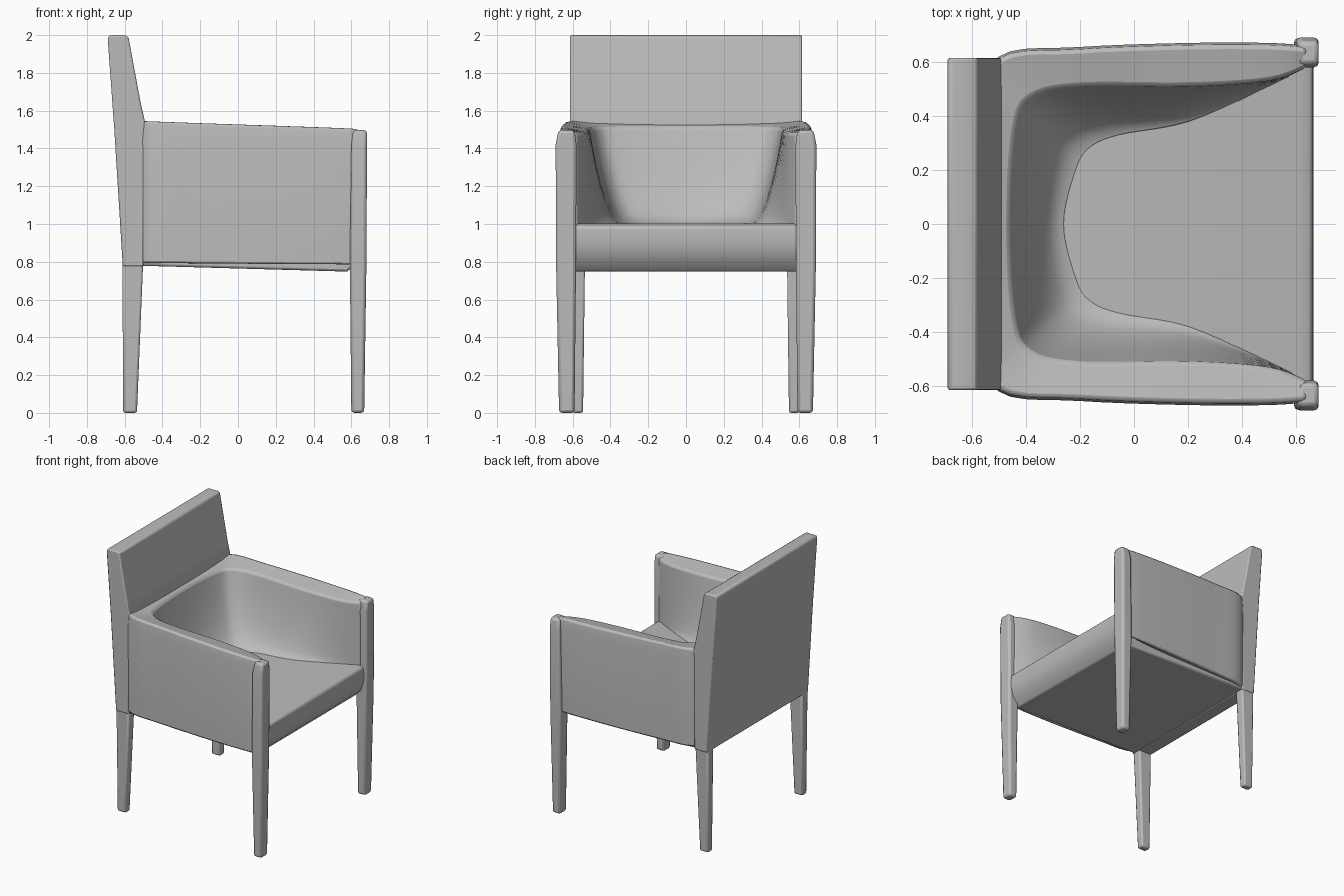
import bpy, bmesh, math

if "Cube" in bpy.data.objects:
    bpy.data.objects.remove(bpy.data.objects["Cube"], do_unlink=True)

grey = bpy.data.materials.new("plain grey")
grey.use_nodes = True
COLOUR = (0.5, 0.5, 0.5, 1)
grey.diffuse_color = COLOUR
grey.node_tree.nodes["Principled BSDF"].inputs["Base Color"].default_value = COLOUR


def loft(name, rings, bevel, segments=2):
    """Skin closed rings of points, cap both ends and round the edges."""
    bm = bmesh.new()
    rows = [[bm.verts.new(p) for p in ring] for ring in rings]
    n = len(rows[0])
    for a, b in zip(rows, rows[1:]):
        for i in range(n):
            j = (i + 1) % n
            bm.faces.new((a[i], a[j], b[j], b[i]))
    bm.faces.new(rows[0])
    bm.faces.new(rows[-1])
    bmesh.ops.recalc_face_normals(bm, faces=bm.faces)
    mesh = bpy.data.meshes.new(name)
    bm.to_mesh(mesh)
    bm.free()
    mesh.materials.append(grey)
    ob = bpy.data.objects.new(name, mesh)
    bpy.context.collection.objects.link(ob)
    mod = ob.modifiers.new("rounded edges", "BEVEL")
    mod.width, mod.segments = bevel, segments
    mod.limit_method, mod.angle_limit = "ANGLE", math.radians(35)
    bpy.ops.object.select_all(action="DESELECT")
    bpy.context.view_layer.objects.active = ob
    ob.select_set(True)
    bpy.ops.object.shade_smooth_by_angle(angle=math.radians(35))
    return ob


def rect(x0, x1, y0, y1, z):
    return [(x0, y0, z), (x1, y0, z), (x1, y1, z), (x0, y1, z)]


def smooth_path(pts, steps=5):
    """Spline through one half of a plan outline, mirrored across y."""
    full = pts + [(x, -y) for x, y in reversed(pts[:-1])]
    ext = [full[0]] + full + [full[-1]]
    out = []
    for p0, p1, p2, p3 in zip(ext, ext[1:], ext[2:], ext[3:]):
        for k in range(steps):
            t = k / steps
            out.append(tuple(
                0.5 * (2 * b + (c - a) * t + (2 * a - 5 * b + 4 * c - d) * t * t
                       + (3 * b - a - 3 * c + d) * t ** 3)
                for a, b, c, d in zip(p0, p1, p2, p3)))
    return out + [full[-1]]


# Tub: arms and inner back in one sweep, opening at the front
inner_top = smooth_path([(.64, .58), (.5, .53), (.2, .51), (-.2, .51),
                         (-.38, .47), (-.44, .35), (-.46, 0)])
inner_low = smooth_path([(.64, .58), (.48, .5), (.2, .37), (-.05, .32),
                         (-.16, .27), (-.21, .18), (-.25, 0)])
outer = smooth_path([(.64, .66), (.5, .67), (.2, .67), (-.2, .655),
                     (-.5, .62), (-.55, .4), (-.56, 0)])
rings = []
for top, low, out in zip(inner_top, inner_low, outer):
    ring = [(low[0], low[1], .9)]
    for t in (0, .03, .1, .22, .4, .6, .8, 1):
        w = t ** .5
        x, y = (a + (b - a) * w for a, b in zip(low, top))
        ring.append((x, y, 1 + (.5 - .03 * x) * t))
    ring.append((out[0], out[1] * .985, 1.53 - .035 * out[0]))
    ring.append((out[0], out[1], 1.45))
    ring.append((out[0], out[1] * .99, .785 - .01 * out[0]))
    rings.append(ring)
loft("arms_and_inner_back", rings, .015)

# Seat block with an undercut front edge
profile = [(-.55, .78), (.58, .748), (.64, .81), (.665, .9), (.66, .985),
           (.62, 1.003), (-.4, 1.003), (-.55, 1.0)]
loft("seat", [[(x, y, z) for x, z in profile] for y in (-.605, .605)], .012)

# Tall tapered backrest
profile = [(-.61, .775), (-.5, .775), (-.49, 1.53), (-.515, 1.64),
           (-.58, 1.99), (-.6, 2.0), (-.68, 2.0), (-.69, 1.985), (-.655, 1.5)]
back = loft("backrest", [[(x, y, z) for x, z in profile] for y in (-.615, .615)], .014)

# Legs; the front pair carries on up to the arm tops
for side, s in (("left", 1), ("right", -1)):
    loft("front_leg_" + side, [
        rect(.6, .668, s * .59, s * .672, 0),
        rect(.592, .68, s * .582, s * .688, .8),
        rect(.6, .683, s * .58, s * .69, 1.42),
        rect(.61, .683, s * .59, s * .675, 1.497)], .016)
    loft("back_leg_" + side, [
        rect(-.608, -.535, s * .545, s * .6, 0),
        rect(-.612, -.502, s * .535, s * .61, .8)], .012)
